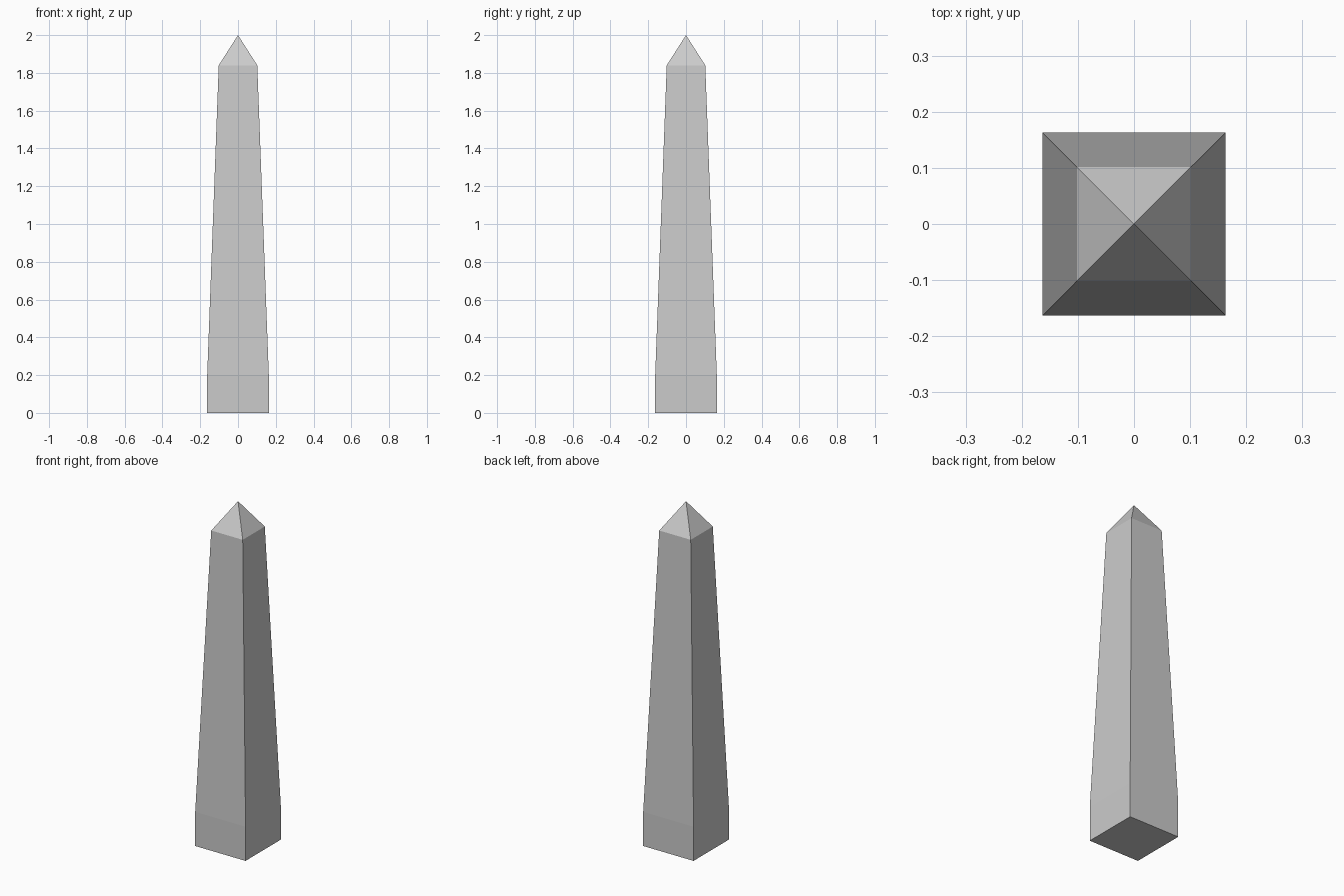
import bpy
import bmesh

if "Cube" in bpy.data.objects:
    bpy.data.objects.remove(bpy.data.objects["Cube"])

# Square cross-sections of the stone: (height, half width)
PROFILE = [(0.0, 0.163), (0.2, 0.163), (1.84, 0.102)]
APEX_HEIGHT = 2.0

bm = bmesh.new()
rings = [[bm.verts.new((sx * w, sy * w, z))
          for sx, sy in ((-1, -1), (1, -1), (1, 1), (-1, 1))]
         for z, w in PROFILE]

# Underside
bm.faces.new(rings[0][::-1])

# Straight foot and tapered shaft
for low, high in zip(rings, rings[1:]):
    for i in range(4):
        j = (i + 1) % 4
        bm.faces.new((low[i], low[j], high[j], high[i]))

# Pyramid cap
apex = bm.verts.new((0, 0, APEX_HEIGHT))
for i in range(4):
    bm.faces.new((rings[-1][i], rings[-1][(i + 1) % 4], apex))

mesh = bpy.data.meshes.new("obelisk")
bm.to_mesh(mesh)
bm.free()
bpy.context.collection.objects.link(bpy.data.objects.new("obelisk", mesh))
